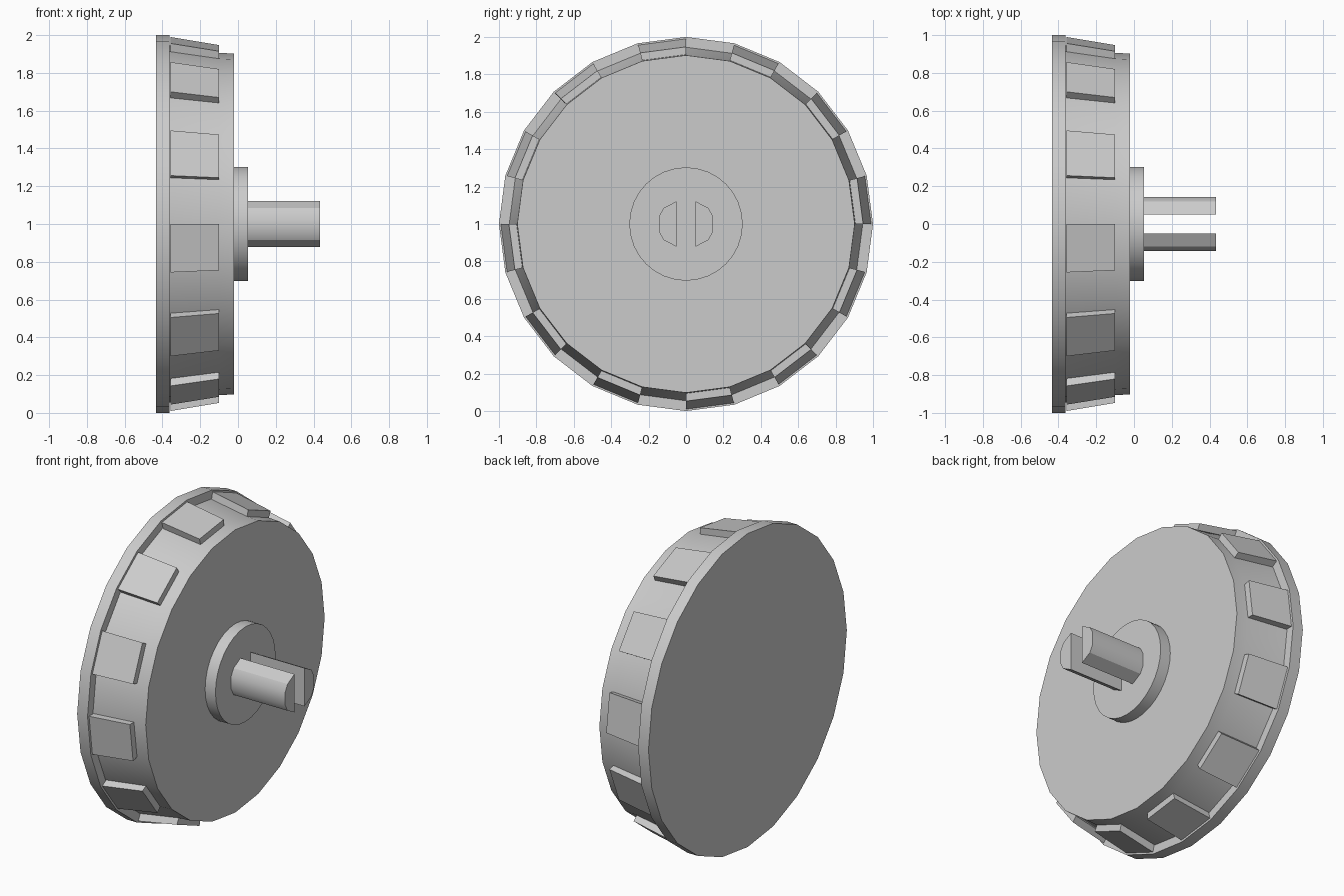
import bpy, bmesh
from math import sin, cos, tau, radians

if "Cube" in bpy.data.objects:
    bpy.data.objects.remove(bpy.data.objects["Cube"])


def loft(name, sections, smooth=True):
    """Closed solid through a list of same-length point loops."""
    bm = bmesh.new()
    rings = [[bm.verts.new(p) for p in s] for s in sections]
    n = len(rings[0])
    for a, b in zip(rings, rings[1:]):
        for i in range(n):
            j = (i + 1) % n
            bm.faces.new((a[i], a[j], b[j], b[i]))
    bm.faces.new(rings[0])
    bm.faces.new(rings[-1])
    bmesh.ops.recalc_face_normals(bm, faces=bm.faces)
    me = bpy.data.meshes.new(name)
    bm.to_mesh(me)
    bm.free()
    ob = bpy.data.objects.new(name, me)
    bpy.context.collection.objects.link(ob)
    if smooth:
        bpy.ops.object.select_all(action='DESELECT')
        ob.select_set(True)
        bpy.context.view_layer.objects.active = ob
        bpy.ops.object.shade_smooth_by_angle(angle=radians(30))
    return ob


def polar(x, r, a):
    return (x, r * cos(a), 1 + r * sin(a))


def turned(name, profile, sides):
    """Solid of revolution about the x axis from (x, radius) pairs."""
    return loft(name, [[polar(x, r, tau * i / sides) for i in range(sides)]
                       for x, r in profile])


# Wheel: outer flange, tapered body, hub
turned("flange", [(-0.435, 1.0), (-0.362, 1.0)], 24)
turned("wheel_body", [(-0.362, 0.945), (-0.1, 0.906), (-0.02, 0.902)], 24)
turned("hub", [(-0.02, 0.303), (0.053, 0.303)], 32)

# Tread pads on every other side of the body
for k in range(12):
    a0 = tau * k / 12
    a1 = a0 + tau / 24
    loft(f"tread_pad_{k + 1}",
         [[polar(x, inner, a0), polar(x, outer, a0),
           polar(x, outer, a1), polar(x, inner, a1)]
          for x, inner, outer in ((-0.358, 0.93, 0.99), (-0.1, 0.89, 0.947))],
         smooth=False)

# Split axle: two mirrored half-round pegs
half = [(0.05, 0.122), (0.12, 0.085), (0.144, 0.042)]
outline = half + [(y, -z) for y, z in reversed(half)]
for side, s in (("right", 1), ("left", -1)):
    loft(f"axle_peg_{side}",
         [[(x, s * y, 1 + z) for y, z in outline] for x in (0.053, 0.434)])
